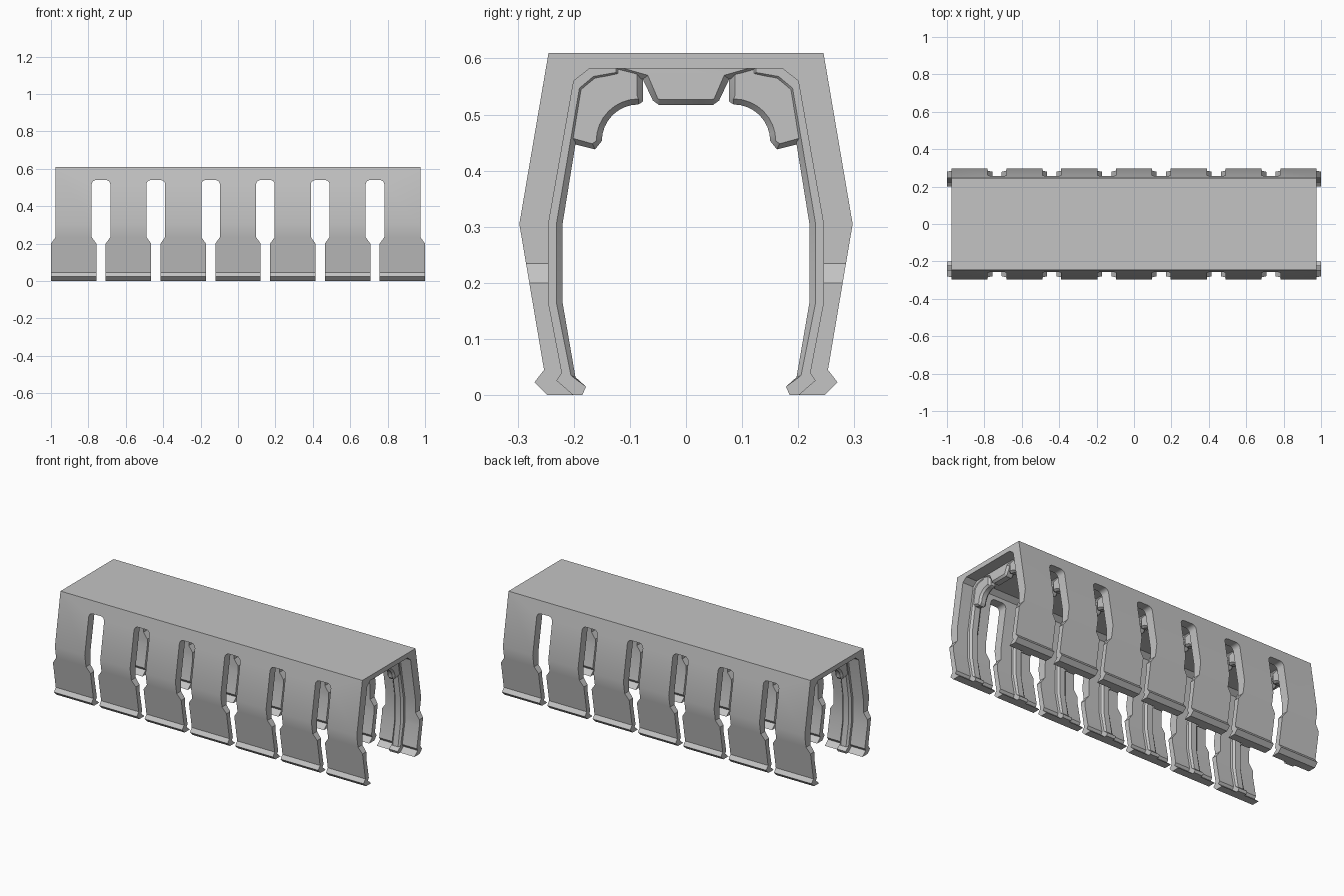
import bpy, bmesh, math

cube = bpy.data.objects.get("Cube")
if cube:
    bpy.data.objects.remove(cube, do_unlink=True)

GREY = (0.55, 0.55, 0.55, 1)
mat = bpy.data.materials.new("plain grey")
mat.use_nodes = True
mat.diffuse_color = GREY
mat.node_tree.nodes["Principled BSDF"].inputs["Base Color"].default_value = GREY

PITCH = 0.2929   # spacing of legs and slots
LEGS = 7


def loft(bm, sections):
    """Skin a list of closed 3D outlines and cap both ends."""
    rings = [[bm.verts.new(p) for p in s] for s in sections]
    n = len(rings[0])
    for a, b in zip(rings, rings[1:]):
        for i in range(n):
            j = (i + 1) % n
            bm.faces.new((a[i], a[j], b[j], b[i]))
    bm.faces.new(rings[0])
    bm.faces.new(rings[-1])


def finish(name, bm):
    bmesh.ops.recalc_face_normals(bm, faces=bm.faces)
    me = bpy.data.meshes.new(name)
    bm.to_mesh(me)
    bm.free()
    me.materials.append(mat)
    ob = bpy.data.objects.new(name, me)
    bpy.context.collection.objects.link(ob)
    return ob


def smooth(ob):
    bpy.ops.object.select_all(action='DESELECT')
    ob.select_set(True)
    bpy.context.view_layer.objects.active = ob
    bpy.ops.object.shade_smooth_by_angle(angle=math.radians(30))


def chamfered(name, full, inset, half, mirror, chamfer=0.011):
    """One chamfered (y, z) slab at every leg, on both sides if mirrored."""
    bm = bmesh.new()
    for k in range(LEGS):
        cx = (k - (LEGS - 1) / 2) * PITCH
        for s in ((1, -1) if mirror else (1,)):
            steps = ((-half, inset), (chamfer - half, full),
                     (half - chamfer, full), (half, inset))
            loft(bm, [[(cx + x, s * y, z) for y, z in prof] for x, prof in steps])
    smooth(finish(name, bm))


# Arched shell, extruded along x
outer = [(0.245, 0.61), (0.297, 0.305), (0.253, 0.045), (0.27, 0.023), (0.247, 0)]
inner = [(0.2, 0), (0.23, 0.026), (0.221, 0.04), (0.245, 0.165),
         (0.245, 0.305), (0.2, 0.56), (0.172, 0.582)]
half_profile = outer + inner
profile = half_profile + [(-y, z) for y, z in reversed(half_profile)]
bm = bmesh.new()
loft(bm, [[(x, y, z) for y, z in profile] for x in (-1.01, 1.01)])
shell = finish("arched_shell", bm)

# Slots between the legs, and the same stepped edge at both ends
bm = bmesh.new()
for k in range(LEGS + 1):
    cx = (k - LEGS / 2) * PITCH
    top = 0.8 if k in (0, LEGS) else 0.54
    r = 0.024
    side = [(0.025, -0.1), (0.025, 0.2), (0.05, 0.235)]
    side += [(0.05 - r + r * math.cos(a), top - r + r * math.sin(a))
             for a in (math.pi / 2 * i / 4 for i in range(5))]
    slot = side + [(-x, z) for x, z in reversed(side)]
    loft(bm, [[(cx + x, y, z) for x, z in slot] for y in (-0.5, 0.5)])
cutter = finish("slot_cutter", bm)
cutter.hide_render = True
mod = shell.modifiers.new("slots", 'BOOLEAN')
mod.operation = 'DIFFERENCE'
mod.solver = 'EXACT'
mod.object = cutter
bpy.context.view_layer.objects.active = shell
bpy.ops.object.modifier_apply(modifier=mod.name)
bpy.data.objects.remove(cutter, do_unlink=True)
smooth(shell)

# Ribs running up the inside of each leg
buried = [(0.22, 0.595), (0.265, 0.305), (0.265, 0.165), (0.245, 0.035), (0.205, 0)]
foot = [(0.185, 0), (0.178, 0.015)]
rib_full = foot + [(0.197, 0.032), (0.22, 0.165), (0.22, 0.305), (0.182, 0.54),
                   (0.157, 0.56), (0.115, 0.57), (0.115, 0.595)]
rib_inset = foot + [(0.205, 0.035), (0.231, 0.165), (0.231, 0.305), (0.19, 0.547),
                    (0.165, 0.568), (0.125, 0.575), (0.125, 0.595)]
chamfered("leg_ribs", rib_full + buried, rib_inset + buried, 0.028, True)


# Corner gussets with a round bite
def gusset(d):
    r = 0.065 + d
    arc = [(0.085 + r * math.cos(a), 0.453 + r * math.sin(a))
           for a in (math.pi / 2 * i / 8 for i in range(9))]
    return ([(0.21, 0.45 + d), (0.162 + d / 2, 0.438 + d)] + arc
            + [(0.077 + d, 0.523 + d), (0.077 + d, 0.595), (0.21, 0.595)])


chamfered("corner_gussets", gusset(0), gusset(0.01), 0.024, True)


# Hanging blocks under the roof
def hanger(pts):
    return pts + [(-y, z) for y, z in reversed(pts)]


chamfered("roof_blocks",
          hanger([(0.155, 0.595), (0.155, 0.582), (0.077, 0.563), (0.059, 0.525), (0.048, 0.517)]),
          hanger([(0.11, 0.595), (0.11, 0.582), (0.068, 0.57), (0.05, 0.528), (0.046, 0.527)]),
          0.028, False)
